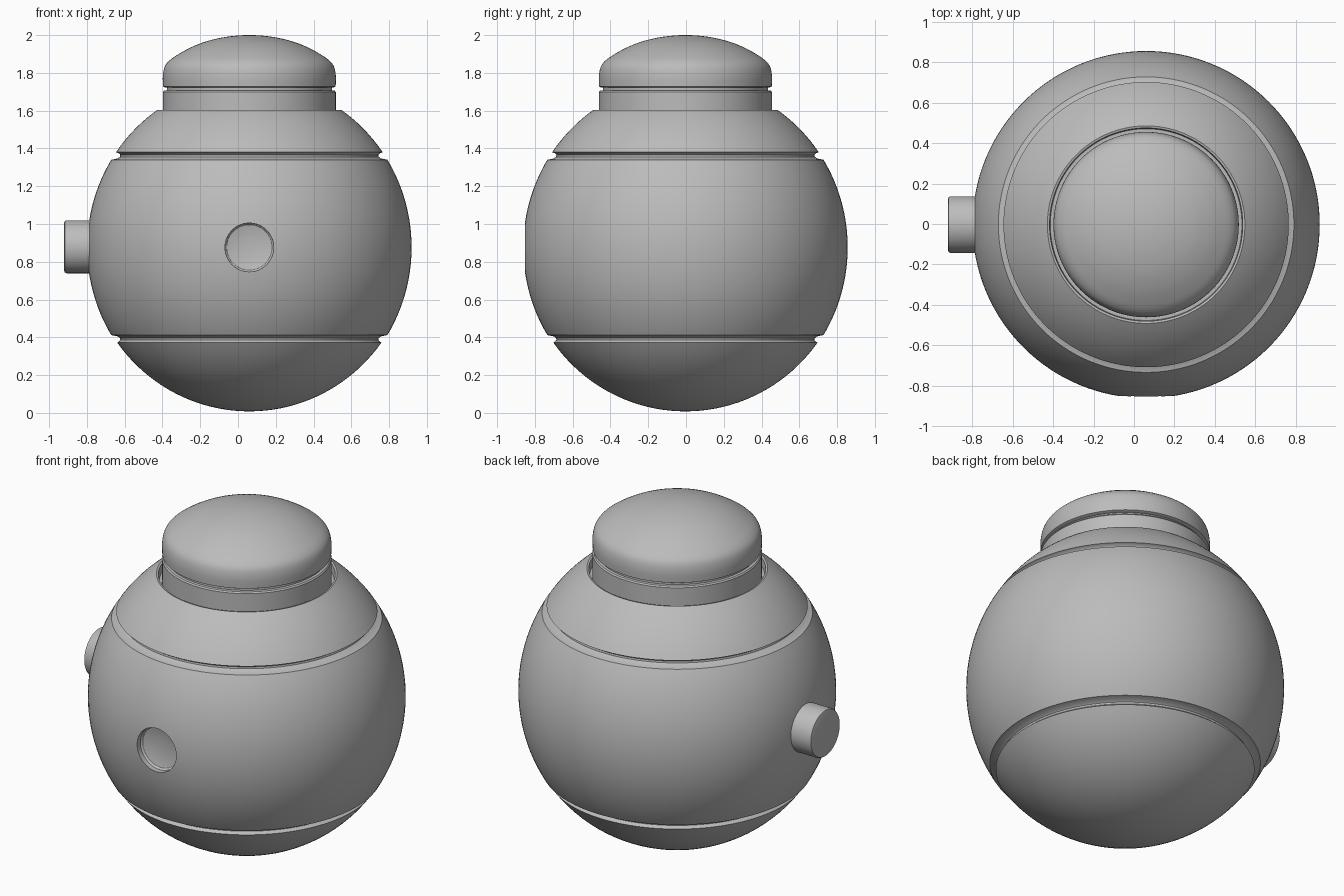
import bpy, bmesh, math
from mathutils import Matrix, Vector

if "Cube" in bpy.data.objects:
    bpy.data.objects.remove(bpy.data.objects["Cube"])

CX, CY, CZ, R = 0.06, -0.003, 0.876, 0.859

grey = bpy.data.materials.new("plain grey")
grey.diffuse_color = (0.5, 0.5, 0.5, 1)
grey.use_nodes = True
grey.node_tree.nodes["Principled BSDF"].inputs["Base Color"].default_value = grey.diffuse_color


def lathe(name, profile, matrix, segs=128, angle=28):
    """Revolve (radius, height) points around local z; ends on the axis are closed."""
    bm = bmesh.new()
    rings = []
    for r, z in profile:
        if r < 1e-5:
            rings.append([bm.verts.new((0, 0, z))] * segs)
        else:
            rings.append([bm.verts.new((r * math.cos(2 * math.pi * i / segs),
                                        r * math.sin(2 * math.pi * i / segs), z))
                          for i in range(segs)])
    for a, b in zip(rings, rings[1:]):
        for i in range(segs):
            j = (i + 1) % segs
            quad = list(dict.fromkeys([a[i], a[j], b[j], b[i]]))
            bm.faces.new(quad)
    bmesh.ops.recalc_face_normals(bm, faces=bm.faces)
    me = bpy.data.meshes.new(name)
    bm.to_mesh(me)
    bm.free()
    me.materials.append(grey)
    ob = bpy.data.objects.new(name, me)
    bpy.context.collection.objects.link(ob)
    ob.matrix_world = matrix
    smooth(ob, angle)
    return ob


def smooth(ob, angle=28):
    bpy.ops.object.select_all(action='DESELECT')
    ob.select_set(True)
    bpy.context.view_layer.objects.active = ob
    bpy.ops.object.shade_smooth_by_angle(angle=math.radians(angle))


def arc(z0, z1, b, n):
    """Points on the round body between two heights, b = vertical half axis."""
    t0, t1 = (math.asin(max(-1, (z - CZ) / b)) for z in (z0, z1))
    pts = []
    for i in range(n + 1):
        t = t0 + (t1 - t0) * i / n
        pts.append((max(0, R * math.cos(t)), CZ + b * math.sin(t)))
    return pts


def spline(p, n=4):
    """Smooth curve through the points."""
    q = [Vector(v) for v in [p[0]] + p + [(-p[-2][0], p[-2][1])]]
    out = []
    for a, b, c, d in zip(q, q[1:], q[2:], q[3:]):
        for i in range(n):
            t = i / n
            v = 0.5 * (2 * b + (c - a) * t + (2 * a - 5 * b + 4 * c - d) * t * t
                       + (3 * b - a - 3 * c + d) * t ** 3)
            out.append((v.x, v.y))
    return out + [p[-1]]


axis = Matrix.Translation((CX, CY, 0))

# Round body with two grooves and a narrow trench around the neck
groove = [(0.690, 1.374), (0.683, 1.366), (0.685, 1.356), (0.697, 1.347)]
low_groove = [(r, 2 * CZ - z) for r, z in groove]
profile = arc(CZ - 0.868, 0.372, 0.868, 20)
profile[0] = (0, CZ - 0.868)
profile += low_groove + arc(0.412, 1.340, 0.884, 32) + groove[::-1]
profile += arc(1.380, 1.603, 0.884, 12)
profile += [(0.478, 1.600), (0.474, 1.555), (0, 1.555)]
body = lathe("round_body", profile, axis)

# Round recess with a dished floor in the front
cut = [(0, -0.2), (0.129, -0.2), (0.129, 0.040), (0.120, 0.050),
       (0.09, 0.057), (0.05, 0.062), (0, 0.064)]
to_back = Matrix.Rotation(-math.pi / 2, 4, 'X')
cutter = lathe("recess_cutter", cut,
               Matrix.Translation((CX, CY - R, CZ)) @ to_back, 64)
cutter.hide_render = True
mod = body.modifiers.new("recess", 'BOOLEAN')
mod.operation = 'DIFFERENCE'
mod.solver = 'EXACT'
mod.object = cutter
bpy.context.view_layer.objects.active = body
bpy.ops.object.modifier_apply(modifier=mod.name)
bpy.data.objects.remove(cutter)
smooth(body)

# Neck collar
lathe("neck", [(0, 1.54), (0.458, 1.54), (0.458, 1.698), (0.452, 1.706),
               (0.435, 1.708), (0, 1.708)], axis)

# Domed cap and the recessed ring under it
lathe("cap_ring", [(0, 1.69), (0.437, 1.69), (0.437, 1.74), (0, 1.74)], axis)
dome = spline([(0.457, 1.728), (0.458, 1.785), (0.448, 1.833), (0.425, 1.864),
               (0.385, 1.893), (0.32, 1.930), (0.24, 1.963), (0.15, 1.986),
               (0.07, 1.997), (0, 2.0)])
lathe("domed_cap", [(0, 1.722), (0.445, 1.722)] + dome, axis)

# Side button on the left
to_left = Matrix.Rotation(-math.pi / 2, 4, 'Y')
lathe("side_button", [(0, 0.74), (0.140, 0.74), (0.140, 0.908), (0.136, 0.917),
                      (0.128, 0.920), (0, 0.920)],
      Matrix.Translation((0, CY, CZ + 0.003)) @ to_left, 64)
